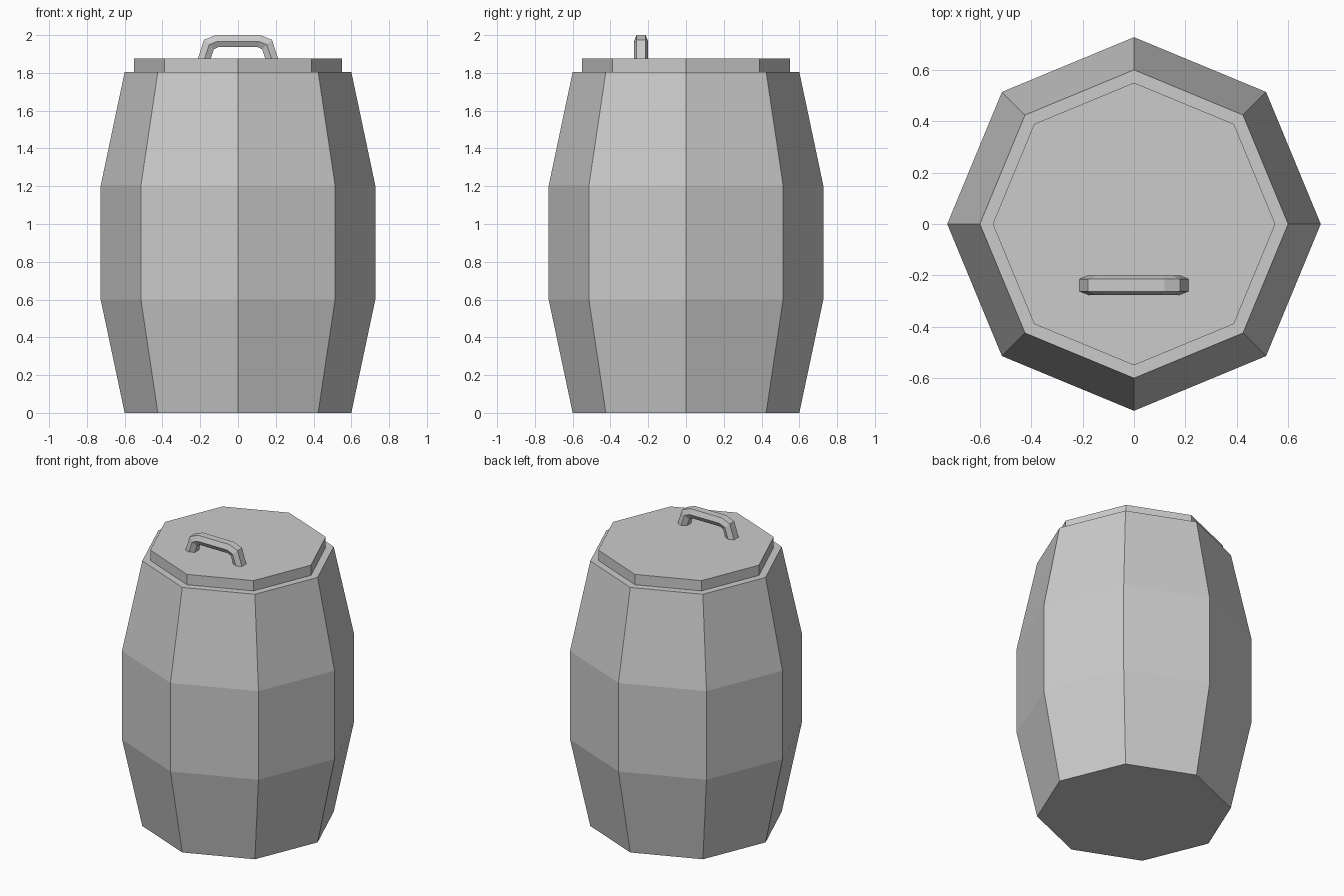
import bpy, bmesh
from math import cos, sin, pi

if "Cube" in bpy.data.objects:
    bpy.data.objects.remove(bpy.data.objects["Cube"])


def loft(name, rings):
    """Join equal-sized closed rings with quads and cap both ends."""
    bm = bmesh.new()
    loops = [[bm.verts.new(p) for p in ring] for ring in rings]
    n = len(loops[0])
    for a, b in zip(loops, loops[1:]):
        for i in range(n):
            j = (i + 1) % n
            bm.faces.new((a[i], a[j], b[j], b[i]))
    bm.faces.new(loops[0][::-1])
    bm.faces.new(loops[-1])
    bmesh.ops.recalc_face_normals(bm, faces=bm.faces)
    mesh = bpy.data.meshes.new(name)
    bm.to_mesh(mesh)
    bm.free()
    obj = bpy.data.objects.new(name, mesh)
    bpy.context.collection.objects.link(obj)
    return obj


def octagon(r, z):
    return [(r * cos(i * pi / 4), r * sin(i * pi / 4), z) for i in range(8)]


# Barrel body: eight bulging sides
loft("barrel_body", [octagon(r, z) for r, z in
                     [(0.60, 0), (0.727, 0.60), (0.727, 1.203), (0.60, 1.805)]])

# Flat lid
loft("lid", [octagon(0.55, 1.805), octagon(0.55, 1.875)])

# Handle: six-sided bar bent into an arch, described by its left half
# Each station holds the outer, widest and inner (x, z) of the bar
half = [
    ((-0.213, 1.873), (-0.178, 1.873), (-0.145, 1.873)),
    ((-0.180, 1.975), (-0.152, 1.950), (-0.128, 1.925)),
    ((-0.118, 2.000), (-0.112, 1.966), (-0.106, 1.936)),
]
stations = half + [tuple((-x, z) for x, z in s) for s in reversed(half)]
handle_y = -0.238
rings = []
for outer, mid, inner in stations:
    section = [(outer, 0.024), (mid, 0.038), (inner, 0.021),
               (inner, -0.021), (mid, -0.038), (outer, -0.024)]
    rings.append([(x, handle_y + dy, z) for (x, z), dy in section])
loft("lid_handle", rings)
